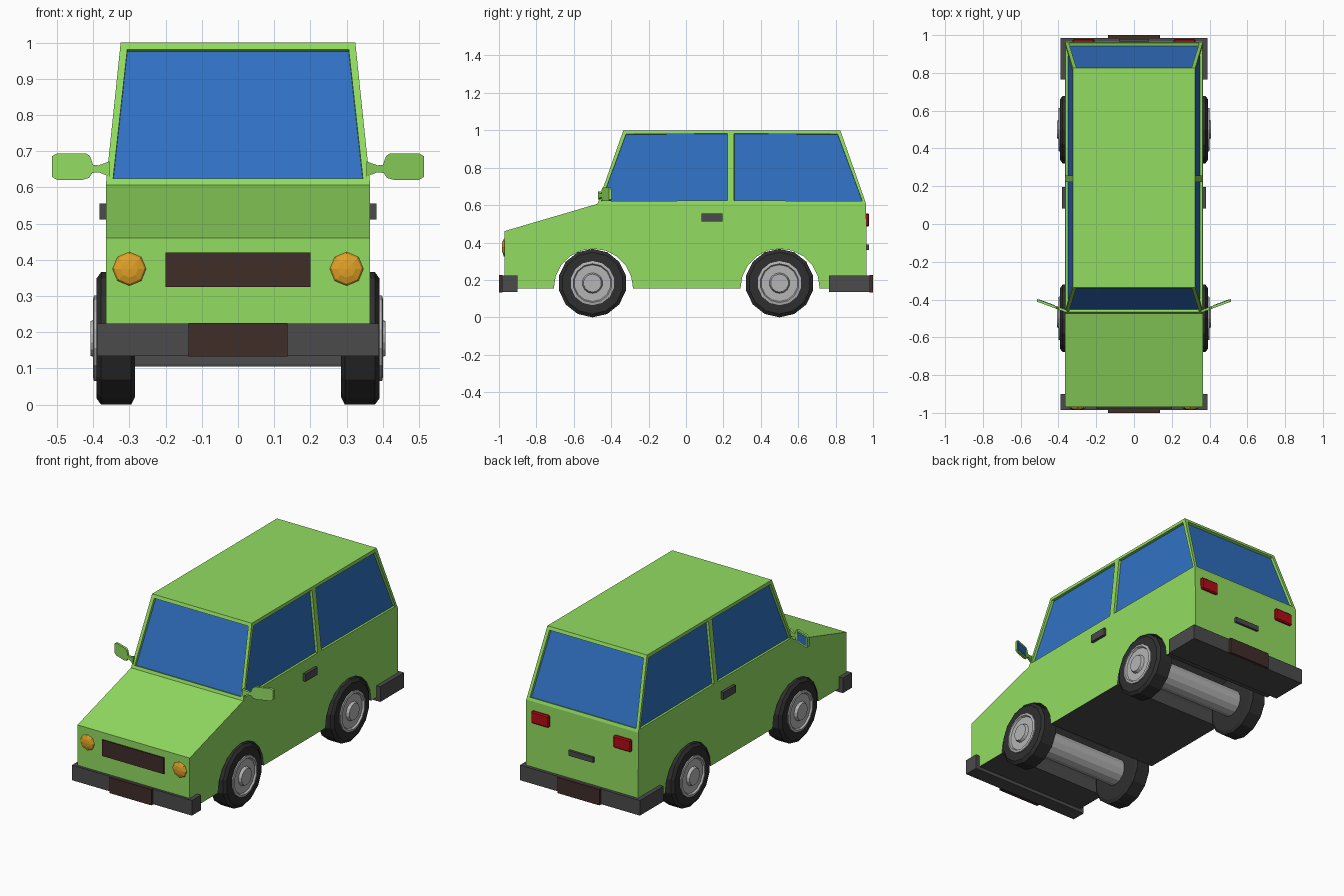
import bpy, bmesh, math
from mathutils import Matrix

if "Cube" in bpy.data.objects:
    bpy.data.objects.remove(bpy.data.objects["Cube"])


def material(name, r, g, b):
    m = bpy.data.materials.new(name)
    m.diffuse_color = (r, g, b, 1)
    m.use_nodes = True
    m.node_tree.nodes["Principled BSDF"].inputs["Base Color"].default_value = m.diffuse_color
    return m


GREEN = material("green_paint", .29, .72, .12)
BLUE = material("blue_glass", .03, .165, .55)
DARK = material("dark_trim", .07, .07, .07)
TYRE = material("rubber", .028, .028, .028)
METAL = material("metal", .46, .46, .46)
BROWN = material("brown_plate", .05, .026, .022)
AMBER = material("amber_lamp", .76, .36, .02)
RED = material("red_lamp", .45, .004, .008)


def finish(name, bm, *mats):
    bmesh.ops.recalc_face_normals(bm, faces=bm.faces)
    me = bpy.data.meshes.new(name)
    bm.to_mesh(me)
    bm.free()
    for m in mats:
        me.materials.append(m)
    ob = bpy.data.objects.new(name, me)
    bpy.context.collection.objects.link(ob)
    return ob


def box(name, x, y, z, mat, bevel=0):
    """Box from (min, max) ranges."""
    bm = bmesh.new()
    size = [b - a for a, b in (x, y, z)]
    mid = [(a + b) / 2 for a, b in (x, y, z)]
    bmesh.ops.create_cube(bm, size=1, matrix=Matrix.Translation(mid) @ Matrix.Diagonal((*size, 1)))
    if bevel:
        bmesh.ops.bevel(bm, geom=bm.edges[:], offset=bevel, segments=1, affect='EDGES')
    return finish(name, bm, mat)


def span(s, a, b):
    return tuple(sorted((s * a, s * b)))


def lathe(name, profile, side, y, z, n, mat):
    """Spin (x, radius) points around the x axis; radius 0 closes the end."""
    bm = bmesh.new()
    rings = []
    for x, r in profile:
        rings.append([bm.verts.new((side * x, y + r * math.sin(a), z + r * math.cos(a)))
                      for a in (2 * math.pi * i / n for i in range(n))])
    for p, q in zip(rings, rings[1:]):
        for i in range(n):
            j = (i + 1) % n
            bm.faces.new((p[i], p[j], q[j], q[i]))
    bmesh.ops.remove_doubles(bm, verts=bm.verts, dist=1e-5)
    return finish(name, bm, mat)


def plate(name, pts, place, thick, mat):
    """Extruded (x, z) outline; place(x, z, depth) gives the position."""
    bm = bmesh.new()
    a = [bm.verts.new(place(x, z, 0)) for x, z in pts]
    b = [bm.verts.new(place(x, z, thick)) for x, z in pts]
    bm.faces.new(a)
    bm.faces.new(b[::-1])
    for i in range(len(pts)):
        j = (i + 1) % len(pts)
        bm.faces.new((a[i], b[i], b[j], a[j]))
    return finish(name, bm, mat)


# Body shell: side profile with wheel arches, tapered cabin, inset windows
def arch(c, r=.212, n=10):
    return [(c + r * math.cos(math.pi * i / n), .155 + r * math.sin(math.pi * i / n)) for i in range(n + 1)]


profile = [(-.97, .155), (-.97, .461), (-.473, .607), (.24, .607), (.963, .607), (.967, .155)]
profile += arch(.503) + arch(-.495)
bm = bmesh.new()
L, R = [[bm.verts.new((s * .365, y, z)) for y, z in profile] for s in (-1, 1)]
LT, RT = [[bm.verts.new((s * .324, y, 1.0)) for y in (-.335, .24, .825)] for s in (-1, 1)]
bm.faces.new(L)
bm.faces.new(R[::-1])
for i in range(len(profile)):
    j = (i + 1) % len(profile)
    if i not in (2, 3):
        f = bm.faces.new((L[i], R[i], R[j], L[j]))
        f.material_index = 2 if i >= 5 else 0
bm.faces.new(LT + RT[::-1])
side_panes = [bm.faces.new((B[k + 2], B[k + 3], T[k + 1], T[k]))
              for B, T in ((L, LT), (R, RT)) for k in (0, 1)]
end_panes = [bm.faces.new((L[k], R[k], RT[t], LT[t])) for k, t in ((2, 0), (4, 2))]
bmesh.ops.recalc_face_normals(bm, faces=bm.faces)
bm.normal_update()
bmesh.ops.inset_individual(bm, faces=side_panes, thickness=.025)
bmesh.ops.inset_individual(bm, faces=end_panes, thickness=.027)
bm.normal_update()
panes = side_panes + end_panes
bmesh.ops.inset_individual(bm, faces=panes, thickness=.0005, depth=-.015)
for f in panes:
    f.material_index = 1
finish("body", bm, GREEN, BLUE, DARK)

# Bumpers, number plates and grille
for label, s, inner in (("front", -1, .9), ("rear", 1, .765)):
    box(label + "_bumper", (-.39, .39), span(s, inner, .985), (.135, .224), DARK)
    box(label + "_plate", (-.137, .137), span(s, .98, 1.0), (.133, .226), BROWN)
box("grille", (-.2, .2), (-.977, -.96), (.325, .42), BROWN)
box("tailgate_handle", (-.08, .08), (.95, .979), (.36, .39), DARK)

# Mirror outline: stalk and rounded head
mirror_pts = [(.355, .63), (.385, .642), (.402, .64), (.412, .626), (.43, .621), (.5, .621), (.514, .629),
              (.514, .686), (.5, .694), (.42, .694), (.409, .687), (.4, .662), (.385, .661), (.355, .672)]
glass_pts = [(.422, .632), (.504, .632), (.504, .684), (.422, .684)]

for s, side in ((-1, "left"), (1, "right")):
    # Lamps and door handle
    bm = bmesh.new()
    bmesh.ops.create_uvsphere(bm, u_segments=8, v_segments=6, radius=.048)
    bm.transform(Matrix.Translation((s * .3, -.968, .375)) @ Matrix.Diagonal((1, .35, 1, 1))
                 @ Matrix.Rotation(math.pi / 2, 4, 'X'))
    finish(side + "_headlight", bm, AMBER)
    box(side + "_tail_light", span(s, .21, .325), (.95, .979), (.485, .556), RED, .006)
    box(side + "_door_handle", span(s, .35, .382), (.083, .195), (.512, .556), DARK)

    # Swept-back wing mirror
    def sweep(x, z, d, s=s):
        return (s * x, -.468 + (x - .36) * .37 + d, z)
    plate(side + "_mirror", mirror_pts, sweep, .014, GREEN)
    plate(side + "_mirror_glass", glass_pts, lambda x, z, d: sweep(x, z, d + .012), .004, BLUE)

    # Wheels: tyre, then stepped rim and hub
    for y, end in ((-.5, "front"), (.5, "rear")):
        name = f"{end}_{side}_"
        lathe(name + "tyre", [(.285, 0), (.285, .163), (.295, .183), (.378, .183), (.391, .165), (.391, .11), (.37, 0)],
              s, y, .183, 14, TYRE)
        lathe(name + "rim", [(.37, .118), (.398, .118), (.401, .104), (.391, .098), (.391, .055),
                             (.407, .048), (.407, 0)], s, y, .183, 14, METAL)

# Axles
for y, end in ((-.5, "front"), (.5, "rear")):
    lathe(end + "_axle", [(-.29, 0), (-.29, .078), (.29, .078), (.29, 0)], 1, y, .183, 14, METAL)
